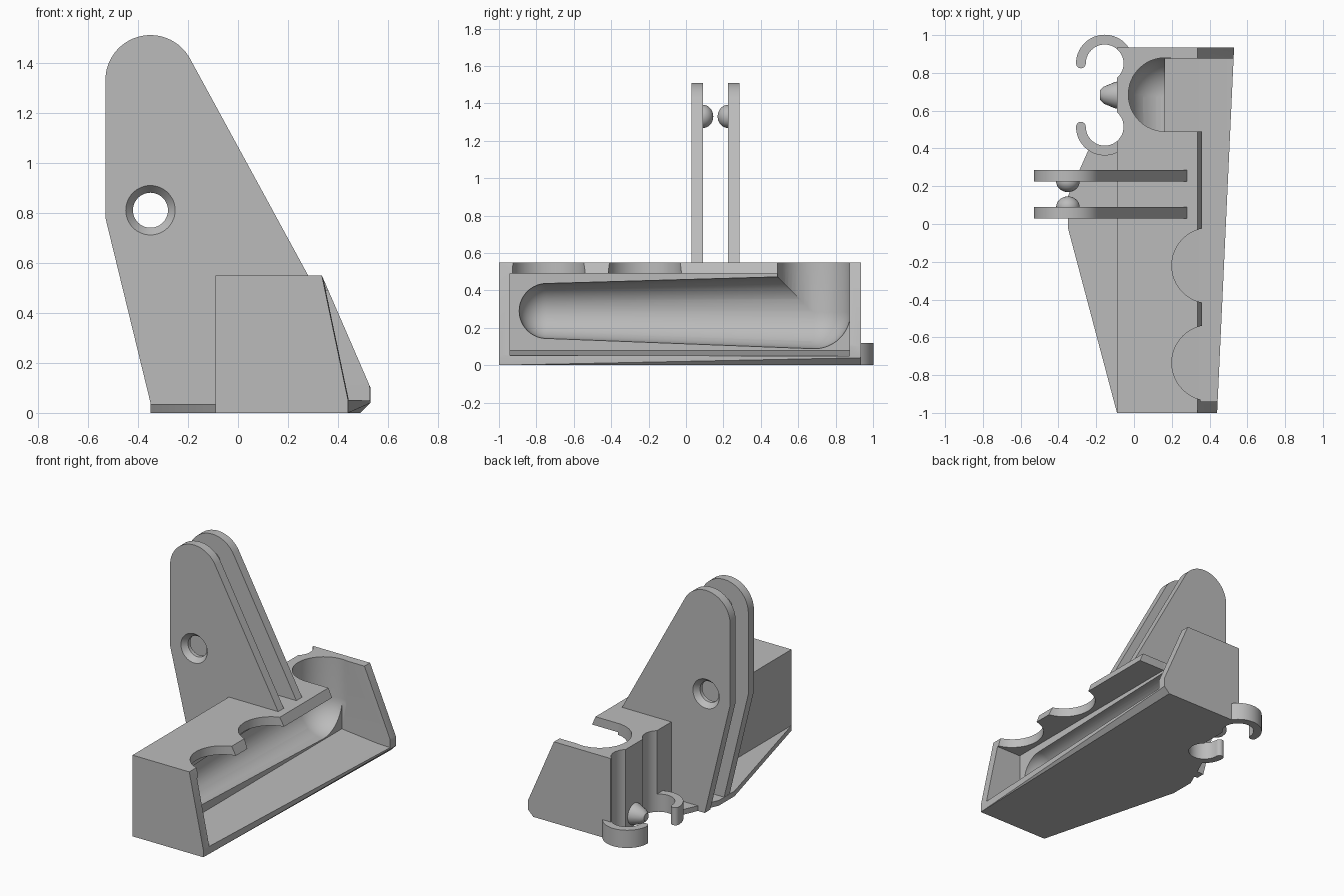
import bpy, bmesh
from math import sin, cos, pi, radians
from mathutils import Vector, Matrix

if "Cube" in bpy.data.objects:
    bpy.data.objects.remove(bpy.data.objects["Cube"], do_unlink=True)

grey = bpy.data.materials.new("plain grey")
grey.use_nodes = True
colour = (0.5, 0.5, 0.5, 1)
grey.diffuse_color = colour
grey.node_tree.nodes["Principled BSDF"].inputs["Base Color"].default_value = colour


def finish(name, bm):
    bmesh.ops.recalc_face_normals(bm, faces=bm.faces)
    mesh = bpy.data.meshes.new(name)
    bm.to_mesh(mesh)
    bm.free()
    mesh.materials.append(grey)
    obj = bpy.data.objects.new(name, mesh)
    bpy.context.collection.objects.link(obj)
    return obj


def hull(name, points):
    bm = bmesh.new()
    for p in points:
        bm.verts.new(p)
    res = bmesh.ops.convex_hull(bm, input=bm.verts)
    loose = {g for g in res["geom_interior"] + res["geom_unused"]
             if isinstance(g, bmesh.types.BMVert)}
    bmesh.ops.delete(bm, geom=list(loose), context="VERTS")
    bmesh.ops.dissolve_limit(bm, angle_limit=radians(0.5), verts=bm.verts, edges=bm.edges)
    return finish(name, bm)


def prism(name, pts, axis, lo, hi):
    """Extrude a 2D outline along y (outline in xz) or z (outline in xy)."""
    bm = bmesh.new()
    at = (lambda p, d: (p[0], d, p[1])) if axis == "y" else (lambda p, d: (p[0], p[1], d))
    face = bm.faces.new([bm.verts.new(at(p, lo)) for p in pts])
    ext = bmesh.ops.extrude_face_region(bm, geom=[face])
    shift = Vector(at((0, 0), hi - lo))
    for g in ext["geom"]:
        if isinstance(g, bmesh.types.BMVert):
            g.co += shift
    return finish(name, bm)


def arc(cx, cy, r, a, b, n=32):
    return [(cx + r * cos(radians(a + (b - a) * i / n)),
             cy + r * sin(radians(a + (b - a) * i / n))) for i in range(n + 1)]


def circle(cx, cy, r, n=48):
    return arc(cx, cy, r, 0, 360, n)[:-1]


def ball(centre, r):
    bm = bmesh.new()
    bmesh.ops.create_uvsphere(bm, u_segments=48, v_segments=24, radius=r)
    pts = [v.co + Vector(centre) for v in bm.verts]
    bm.free()
    return pts


def box(x0, x1, y0, y1, z0, z1):
    return [(x, y, z) for x in (x0, x1) for y in (y0, y1) for z in (z0, z1)]


def cut(obj, cutters):
    for c in cutters:
        c.hide_render = True
        mod = obj.modifiers.new("cut", "BOOLEAN")
        mod.operation, mod.solver, mod.object = "DIFFERENCE", "EXACT", c
        bpy.context.view_layer.update()
        done = bpy.data.meshes.new_from_object(
            obj.evaluated_get(bpy.context.evaluated_depsgraph_get()))
        obj.modifiers.clear()
        obj.data = done
        bpy.data.objects.remove(c, do_unlink=True)


# Main body: front and back outlines joined into one tapered block
TOP, SIDE, BACK = 0.55, -0.09, 0.935
front = [(SIDE, 0), (SIDE, TOP), (0.335, TOP), (0.44, 0.05), (0.44, 0)]
rear = [(SIDE, 0), (SIDE, TOP), (0.335, TOP), (0.53, 0.1), (0.53, 0.04), (0.49, 0)]
body = hull("body", [(x, -1, z) for x, z in front] + [(x, BACK, z) for x, z in rear])

# Hollow: open side window, tapered trough, upright well, and scallops in the shelf
AX, WELL_Y, CLIP_X, CLIP_Y = 0.165, 0.685, -0.155, (0.515, 0.85)
well_ball = ball((AX, WELL_Y, 0.283), 0.195)
well_rim = [(x, y, 0.7) for x, y in circle(AX, WELL_Y, 0.195)]
cutters = [
    prism("window_cutter", [(AX, 0.08), (0.44, 0.052), (0.7, 0.045), (0.7, 0.49), (AX, 0.49)],
          "y", -0.94, 0.875),
    hull("trough_cutter", ball((AX, -0.745, 0.29), 0.147) + well_ball),
    hull("well_cutter", well_ball + well_rim),
    hull("slot_cutter", box(AX, 0.7, WELL_Y - 0.195, WELL_Y + 0.19, 0.3, 0.7)),
]
for y in (-0.22, -0.735):
    cutters.append(prism("scallop_cutter", circle(0.4, y, 0.2), "z", 0.4, 0.7))
# Grooves up the side above the clips
for y in CLIP_Y:
    cutters.append(prism("groove_cutter", circle(CLIP_X, y, 0.1), "z", -0.1, 0.7))
cut(body, cutters)

# Thin foot plate
foot = prism("foot_plate", [(SIDE + 0.02, -1), (SIDE, -1), (-0.35, -0.02), (-0.35, 0.147),
                            (-0.24, 0.395), (SIDE + 0.02, 0.395)], "z", 0, 0.035)

# Two upright arms with countersunk holes and inner bumps
outline = ([(-0.05, 0), (-0.34, 0), (-0.53, 0.78)]
           + arc(-0.35, 1.33, 0.18, 180, 28)
           + [(0.28, TOP), (0.28, 0.52), (-0.05, 0.52)])
HOLE = (-0.35, 0.81)
parts = [body, foot]
for name, lo, hi, outer, inner in (("front", 0.03, 0.09, 0.03, 0.09),
                                   ("back", 0.225, 0.285, 0.285, 0.225)):
    arm = prism(name + "_arm", outline, "y", lo, hi)
    out = 1 if outer > inner else -1
    sink = [(x, outer + out * 0.01, z) for x, z in circle(*HOLE, 0.107)]
    sink += [(x, outer - out * 0.035, z) for x, z in circle(*HOLE, 0.07)]
    cut(arm, [prism("hole_cutter", circle(*HOLE, 0.07), "y", lo - 0.1, hi + 0.1),
              hull("countersink_cutter", sink)])
    bump = hull(name + "_bump", [(p.x, inner + (p.y - inner) * 0.9, p.z)
                                 for p in ball((-0.35, inner, 1.33), 0.062)])
    parts += [arm, bump]

# Pair of C-shaped clips, mirrored about the snap stud
for name, y, s in (("front", CLIP_Y[0], -1), ("back", CLIP_Y[1], 1)):
    ring = (arc(CLIP_X, y, 0.152, 0, s * 180)
            + arc(CLIP_X - 0.126, y, 0.026, 180 * s, 360 * s, 8)[1:-1]
            + arc(CLIP_X, y, 0.1, s * 180, 0))
    parts.append(prism(name + "_clip", ring, "z", 0, 0.12))

# Snap stud between the clips
stud = []
for x, r in ((-0.07, 0.075), (-0.1, 0.07), (-0.13, 0.045), (-0.16, 0.045), (-0.18, 0.025)):
    bm = bmesh.new()
    bmesh.ops.create_circle(bm, segments=24, radius=r,
                            matrix=Matrix.Translation((x, 0.682, 0.08))
                            @ Matrix.Rotation(pi / 2, 4, "Y"))
    stud += [v.co.copy() for v in bm.verts]
    bm.free()
parts.append(hull("snap_stud", stud))

# Smooth the round areas, keep edges sharp
bpy.ops.object.select_all(action="DESELECT")
for obj in parts:
    obj.select_set(True)
bpy.context.view_layer.objects.active = body
bpy.ops.object.shade_smooth_by_angle(angle=radians(25))
